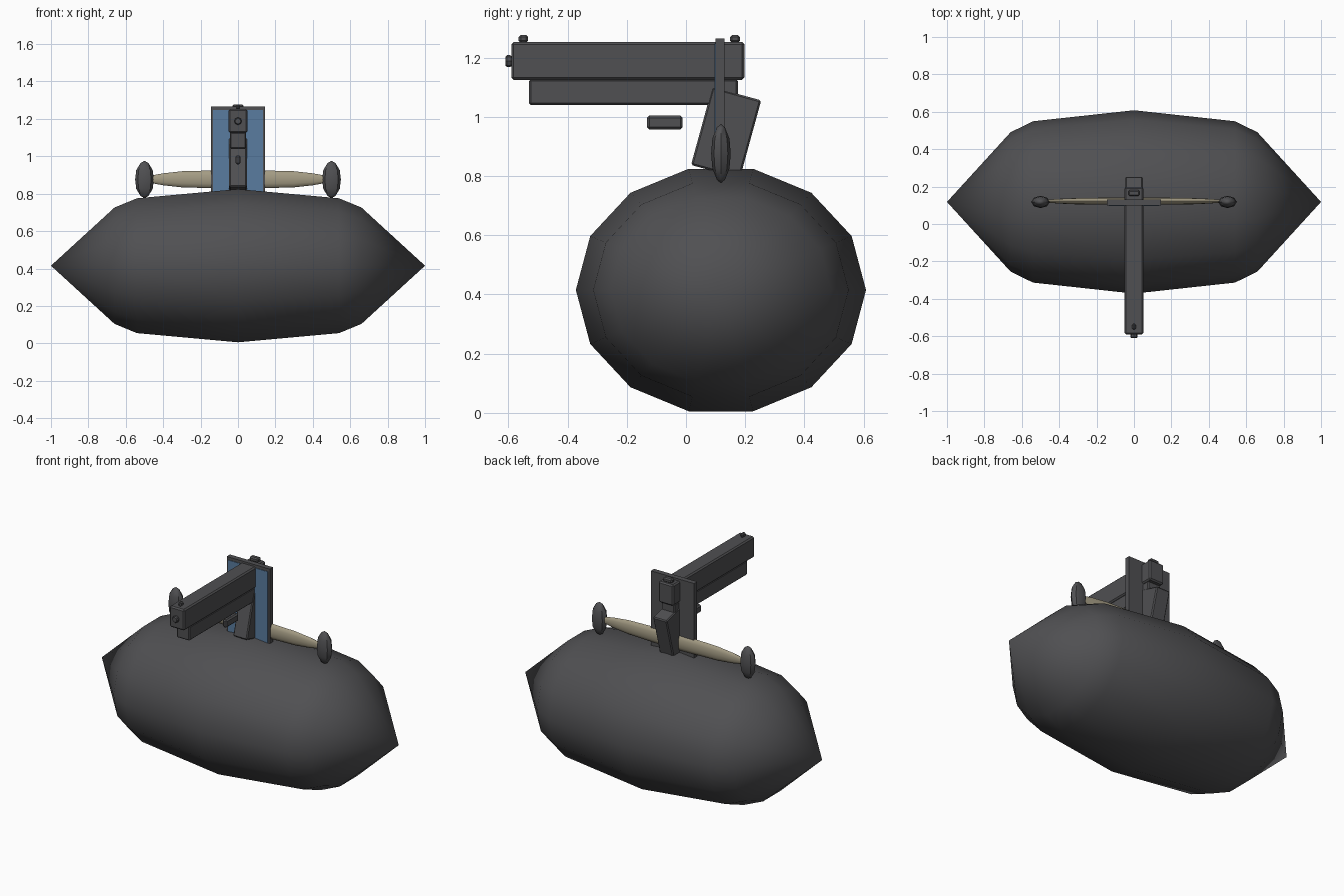
import bpy
import bmesh
from math import cos, sin, pi, radians
from mathutils import Matrix

cube = bpy.data.objects.get("Cube")
if cube:
    bpy.data.objects.remove(cube, do_unlink=True)


def make_material(name, rgb):
    mat = bpy.data.materials.new(name)
    mat.use_nodes = True
    colour = (*rgb, 1)
    mat.diffuse_color = colour
    mat.node_tree.nodes["Principled BSDF"].inputs["Base Color"].default_value = colour
    return mat


charcoal = make_material("charcoal", (0.08, 0.08, 0.085))
blue = make_material("steel blue", (0.1, 0.2, 0.35))
beige = make_material("beige", (0.37, 0.33, 0.23))


def finish(name, bm, mat, smooth=False):
    bmesh.ops.recalc_face_normals(bm, faces=bm.faces)
    mesh = bpy.data.meshes.new(name)
    bm.to_mesh(mesh)
    bm.free()
    mesh.materials.append(mat)
    obj = bpy.data.objects.new(name, mesh)
    bpy.context.collection.objects.link(obj)
    if smooth:
        bpy.ops.object.select_all(action="DESELECT")
        obj.select_set(True)
        bpy.context.view_layer.objects.active = obj
        bpy.ops.object.shade_smooth_by_angle(angle=radians(35))
    return obj


def box(name, xs, ys, zs, mat=charcoal, bevel=0.0, tilt=0.0):
    bm = bmesh.new()
    bmesh.ops.create_cube(bm, size=1)
    spans = (xs, ys, zs)
    size = [b - a for a, b in spans]
    centre = [(a + b) / 2 for a, b in spans]
    bm.transform(Matrix.Translation(centre) @ Matrix.Rotation(tilt, 4, "X")
                 @ Matrix.Diagonal((*size, 1)))
    if bevel:
        bmesh.ops.bevel(bm, geom=bm.edges[:], offset=bevel, segments=1, affect="EDGES")
    return finish(name, bm, mat)


def lathe(name, profile, sides, centre, scale, axis, mat, smooth=True):
    """Elliptical solid from (position, radius) pairs along an axis."""
    bm = bmesh.new()
    rings = []
    for t, r in profile:
        count = sides if r > 0 else 1
        ring = []
        for i in range(count):
            a = 2 * pi * i / sides
            u, v = r * cos(a) * scale[0], r * sin(a) * scale[1]
            co = {"X": (t, u, v), "Y": (u, t, v), "Z": (u, v, t)}[axis]
            ring.append(bm.verts.new([c + o for c, o in zip(co, centre)]))
        rings.append(ring)
    for a, b in zip(rings, rings[1:]):
        for i in range(sides):
            j = (i + 1) % sides
            quad = [a[i % len(a)], a[j % len(a)], b[j % len(b)], b[i % len(b)]]
            bm.faces.new(list(dict.fromkeys(quad)))
    for ring in (rings[0], rings[-1]):
        if len(ring) > 2:
            bm.faces.new(ring)
    return finish(name, bm, mat, smooth)


# Large pointed pod lying across the model
half = [(0.54, 0.88), (0.66, 0.76), (1.0, 0)]
pod = [(-x, r) for x, r in reversed(half)] + [(0, 1)] + half
lathe("pod", pod, 14, (0, 0.118, 0.415), (0.49, 0.42), "X", charcoal)

# Upright panel with a framed blue front
box("panel", (-0.145, 0.145), (0.099, 0.13), (0.79, 1.265))
box("panel_inlay", (-0.133, 0.133), (0.096, 0.1), (0.8, 1.247), blue)

# Thin crossbar tapering to a bud at each end
arm = [(0.15, 0.047), (0.3, 0.043), (0.4, 0.032), (0.49, 0.015)]
bar = [(-x, r) for x, r in reversed(arm)] + [(0, 0.05)] + arm
lathe("crossbar", bar, 12, (0, 0.122, 0.877), (0.4, 1), "X", beige)
bud = [(-0.1, 0), (-0.088, 0.42), (-0.05, 0.88), (0, 1),
       (0.05, 0.88), (0.088, 0.42), (0.1, 0)]
for side, x in (("left", 0.5), ("right", -0.5)):
    lathe(side + "_bud", bud, 8, (x, 0.118, 0.876), (0.05, 0.033), "Z", charcoal)

# Slide, lower frame, grip and trigger
box("slide", (-0.05, 0.05), (-0.59, 0.197), (1.125, 1.253), bevel=0.008)
box("lower_frame", (-0.044, 0.044), (-0.53, 0.175), (1.04, 1.127), bevel=0.006)
box("grip", (-0.047, 0.047), (0.05, 0.221), (0.81, 1.083), bevel=0.006,
    tilt=radians(-15.3))
box("trigger", (-0.014, 0.014), (-0.132, -0.011), (0.957, 1.004), bevel=0.008)

# Sights and muzzle
box("front_sight", (-0.01, 0.01), (-0.565, -0.533), (1.25, 1.277), bevel=0.007)
box("rear_sight", (-0.03, 0.03), (0.149, 0.182), (1.25, 1.277), bevel=0.007)
muzzle = [(-0.61, 0.75), (-0.604, 1), (-0.594, 1), (-0.585, 0.75)]
lathe("muzzle", muzzle, 8, (0, 0, 1.188), (0.02, 0.02), "Y", charcoal, False)
